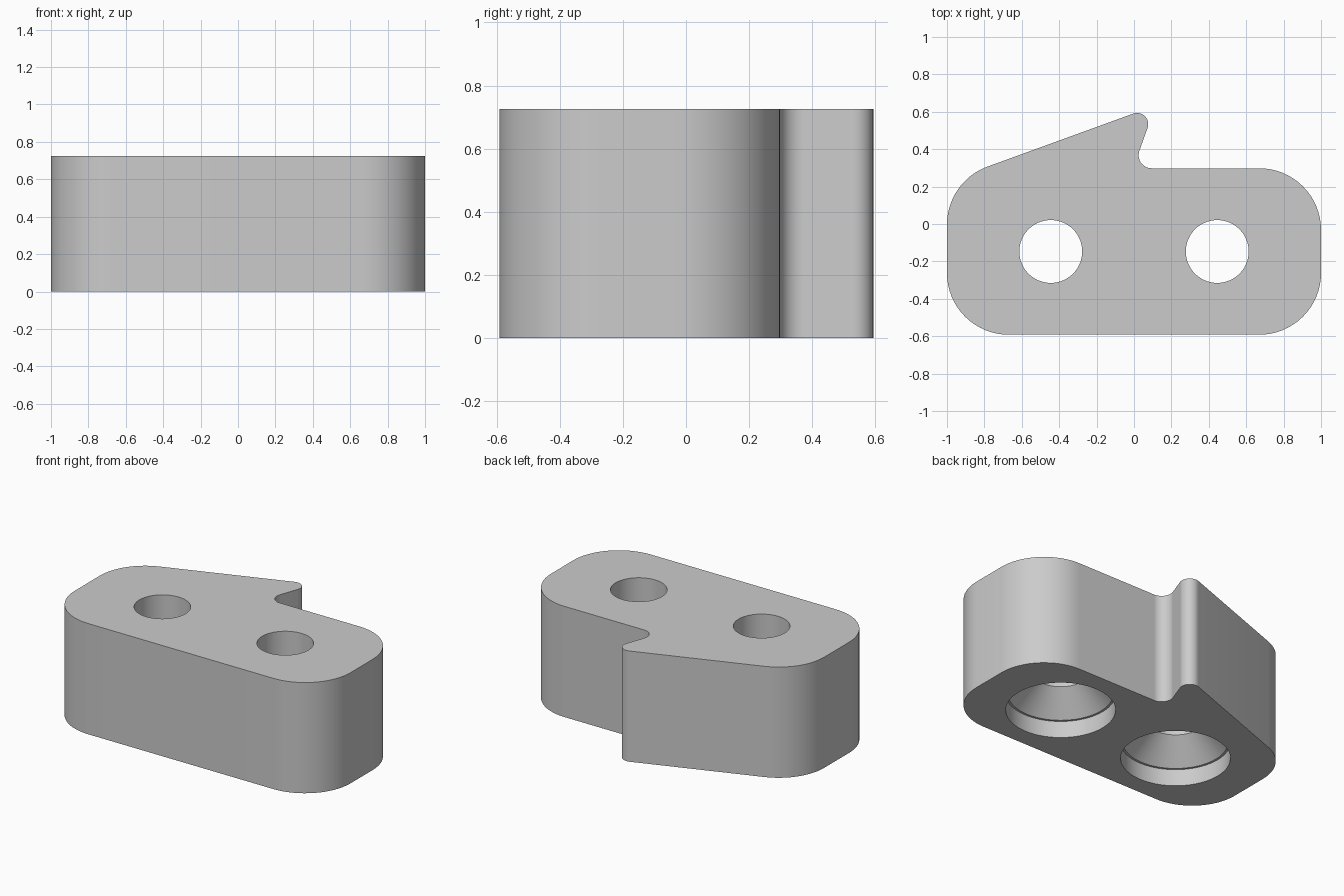
import bpy
import bmesh
import math
from mathutils import Vector

if "Cube" in bpy.data.objects:
    bpy.data.objects.remove(bpy.data.objects["Cube"], do_unlink=True)

HEIGHT = 0.725


def fillet(prev, corner, nxt, radius, steps=16):
    """Points of a round arc that replaces one corner of a polygon."""
    a, b = (prev - corner).normalized(), (nxt - corner).normalized()
    half = a.angle(b) / 2
    centre = corner + (a + b).normalized() * radius / math.sin(half)
    reach = radius / math.tan(half)
    start, end = corner + a * reach - centre, corner + b * reach - centre
    sweep = start.angle(end)
    return [centre + (start * math.sin(sweep * (1 - i / steps))
                      + end * math.sin(sweep * i / steps)) / math.sin(sweep)
            for i in range(steps + 1)]


def mesh_object(name, bm):
    bmesh.ops.recalc_face_normals(bm, faces=bm.faces)
    mesh = bpy.data.meshes.new(name)
    bm.to_mesh(mesh)
    bm.free()
    obj = bpy.data.objects.new(name, mesh)
    bpy.context.collection.objects.link(obj)
    return obj


def hole_cutter(x, y, segments=64):
    """Revolved tool: wide recess, small ledge, countersink, through bore."""
    profile = [(0, -0.1), (0.326, -0.1), (0.326, 0.11), (0.312, 0.11),
               (0.168, 0.257), (0.168, HEIGHT + 0.1), (0, HEIGHT + 0.1)]
    bm = bmesh.new()
    verts = [bm.verts.new((x + r, y, z)) for r, z in profile]
    edges = [bm.edges.new(pair) for pair in zip(verts, verts[1:])]
    bmesh.ops.spin(bm, geom=verts + edges, cent=(x, y, 0), axis=(0, 0, 1),
                   angle=math.tau, steps=segments)
    bmesh.ops.remove_doubles(bm, verts=bm.verts, dist=0.0001)
    return mesh_object("hole_cutter", bm)


# Outline corners: x, y, rounding radius
corners = [(-1, -0.592, 0.33), (1, -0.592, 0.33), (1, 0.298, 0.33),
           (-0.005, 0.298, 0.07), (0.116, 0.634, 0.06), (-1, 0.228, 0.33)]
points = [Vector((x, y, 0)) for x, y, r in corners]
outline = []
for i, corner in enumerate(corners):
    outline += fillet(points[i - 1], points[i],
                      points[(i + 1) % len(points)], corner[2])

# Solid body with the hooked back edge
bm = bmesh.new()
base = bm.faces.new([bm.verts.new(p) for p in outline])
top = bmesh.ops.extrude_face_region(bm, geom=[base])["geom"]
bmesh.ops.translate(bm, vec=(0, 0, HEIGHT),
                    verts=[g for g in top if isinstance(g, bmesh.types.BMVert)])
body = mesh_object("latch_block", bm)
bpy.context.view_layer.objects.active = body
body.select_set(True)

# Two countersunk screw holes
for side in (-1, 1):
    cutter = hole_cutter(side * 0.445, -0.147)
    cutter.hide_render = True
    mod = body.modifiers.new("screw_hole", "BOOLEAN")
    mod.operation = "DIFFERENCE"
    mod.solver = "EXACT"
    mod.object = cutter
    bpy.ops.object.modifier_apply(modifier=mod.name)
    bpy.data.objects.remove(cutter, do_unlink=True)

bpy.ops.object.shade_smooth_by_angle(angle=math.radians(30))

# Plain grey finish
grey = bpy.data.materials.new("plain_grey")
grey.use_nodes = True
colour = (0.6, 0.6, 0.6, 1)
grey.diffuse_color = colour
grey.node_tree.nodes["Principled BSDF"].inputs["Base Color"].default_value = colour
body.data.materials.clear()
body.data.materials.append(grey)
